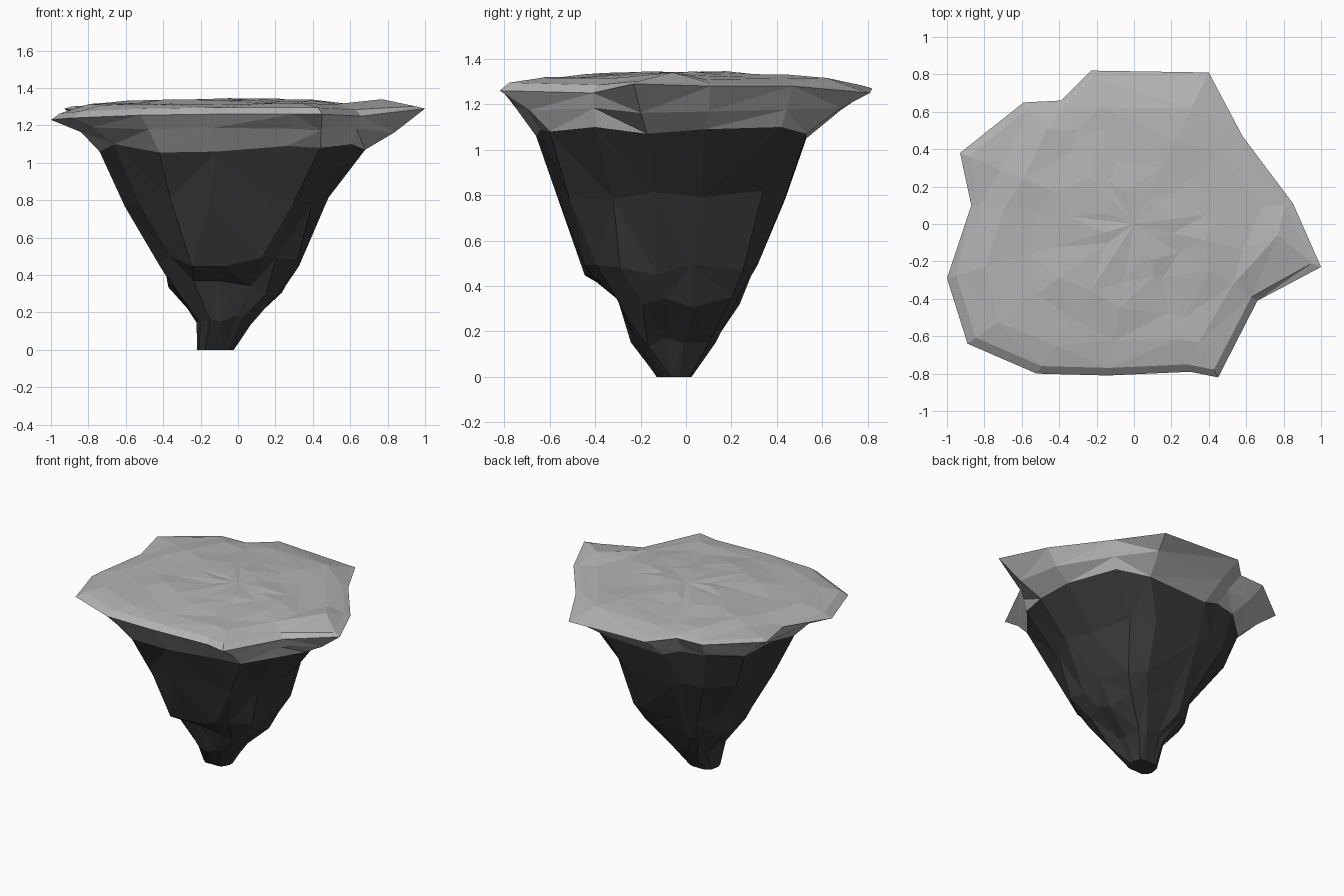
import bpy, bmesh, random
from mathutils import Vector

if "Cube" in bpy.data.objects:
    bpy.data.objects.remove(bpy.data.objects["Cube"])
random.seed(7)

# outline of the ground slab (widest edge), counter-clockwise from the right spur
RIM = [(1.0, -.23, 1.29), (.85, .11, 1.28), (.58, .47, 1.28), (.40, .81, 1.25),
       (-.23, .82, 1.27), (-.39, .66, 1.28), (-.59, .65, 1.28), (-.93, .38, 1.29),
       (-.87, .10, 1.28), (-1.0, -.29, 1.23), (-.89, -.64, 1.24), (-.52, -.80, 1.255),
       (-.14, -.81, 1.26), (.30, -.79, 1.26), (.45, -.82, 1.26), (.66, -.41, 1.25)]
# line where the slab meets the rock
NECK = [(.68, -.17, 1.07), (.65, .08, 1.09), (.51, .42, 1.10), (.30, .53, 1.07),
        (-.18, .53, 1.05), (-.32, .50, 1.10), (-.48, .46, 1.10), (-.68, .28, 1.08),
        (-.74, .06, 1.12), (-.74, -.22, 1.06), (-.66, -.47, 1.10), (-.42, -.65, 1.055),
        (-.12, -.66, 1.06), (.26, -.64, 1.09), (.44, -.60, 1.08), (.61, -.40, 1.10)]
# rock sections: z, x min, x max, y min, y max
SECTIONS = [(.80, -.63, .48, -.56, .46), (.47, -.42, .35, -.455, .32),
            (.34, -.39, .27, -.32, .25), (.15, -.22, .08, -.25, .14),
            (0, -.22, -.02, -.13, .03)]
N = len(RIM)


def jit(a):
    return random.uniform(-a, a)


def loft(name, rings, tip=None, cap_last=False):
    bm = bmesh.new()
    vs = [[bm.verts.new(p) for p in r] for r in rings]
    for a, b in zip(vs, vs[1:]):
        for i in range(N):
            j = (i + 1) % N
            bm.faces.new((a[i], a[j], b[j], b[i]))
    if tip:
        c = bm.verts.new(tip)
        for i in range(N):
            bm.faces.new((vs[0][i], vs[0][(i + 1) % N], c))
    if cap_last:
        bm.faces.new(vs[-1])
    bmesh.ops.triangulate(bm, faces=bm.faces[:])
    bmesh.ops.recalc_face_normals(bm, faces=bm.faces[:])
    me = bpy.data.meshes.new(name)
    bm.to_mesh(me)
    bm.free()
    ob = bpy.data.objects.new(name, me)
    bpy.context.collection.objects.link(ob)
    return ob


def top_ring(scale, z, wobble, bump):
    ring = []
    for i, (x, y, _) in enumerate(RIM):
        s = scale + jit(wobble)
        ring.append((x * s, y * s, z + jit(bump)))
    return ring


# ground slab: uneven top, sharp rim, sloping underside
crown = top_ring(.79, 1.316, .03, .007)
crown[0] = (.77, -.06, 1.34)
edge = [(x * .95, y * .95, z + (.035 if y < -.2 else .012)) for x, y, z in RIM]
edge[0] = (.95, -.21, 1.302)
under = []
for r, n in zip(RIM, NECK):
    p = Vector(r).lerp(Vector(n), .5 + jit(.12))
    under.append((p.x, p.y, 1.18 + jit(.02)))
slab = loft("ground_slab",
            [top_ring(.2, 1.338, .05, .008), top_ring(.4, 1.333, .06, .009),
             top_ring(.6, 1.324, .05, .009), crown, edge, RIM, under, NECK],
            tip=(0, 0, 1.342))

# hanging rock: faceted sections narrowing to a small foot
rings = [NECK]
for z, x0, x1, y0, y1 in SECTIONS:
    ring = []
    for x, y, _ in NECK:
        u, v = (x + .74) / 1.42, (y + .66) / 1.19
        k = .97 + jit(.05)
        u, v = .5 + (u - .5) * k, .5 + (v - .5) * k
        ring.append((x0 + (x1 - x0) * u, y0 + (y1 - y0) * v,
                     z + (jit(.035) if z else 0)))
    rings.append(ring)
rock = loft("rock_base", rings, cap_last=True)

for ob, c in ((slab, .45), (rock, .04)):
    mat = bpy.data.materials.new(ob.name)
    mat.diffuse_color = (c, c, c, 1)
    mat.use_nodes = True
    mat.node_tree.nodes["Principled BSDF"].inputs["Base Color"].default_value = mat.diffuse_color
    ob.data.materials.append(mat)
